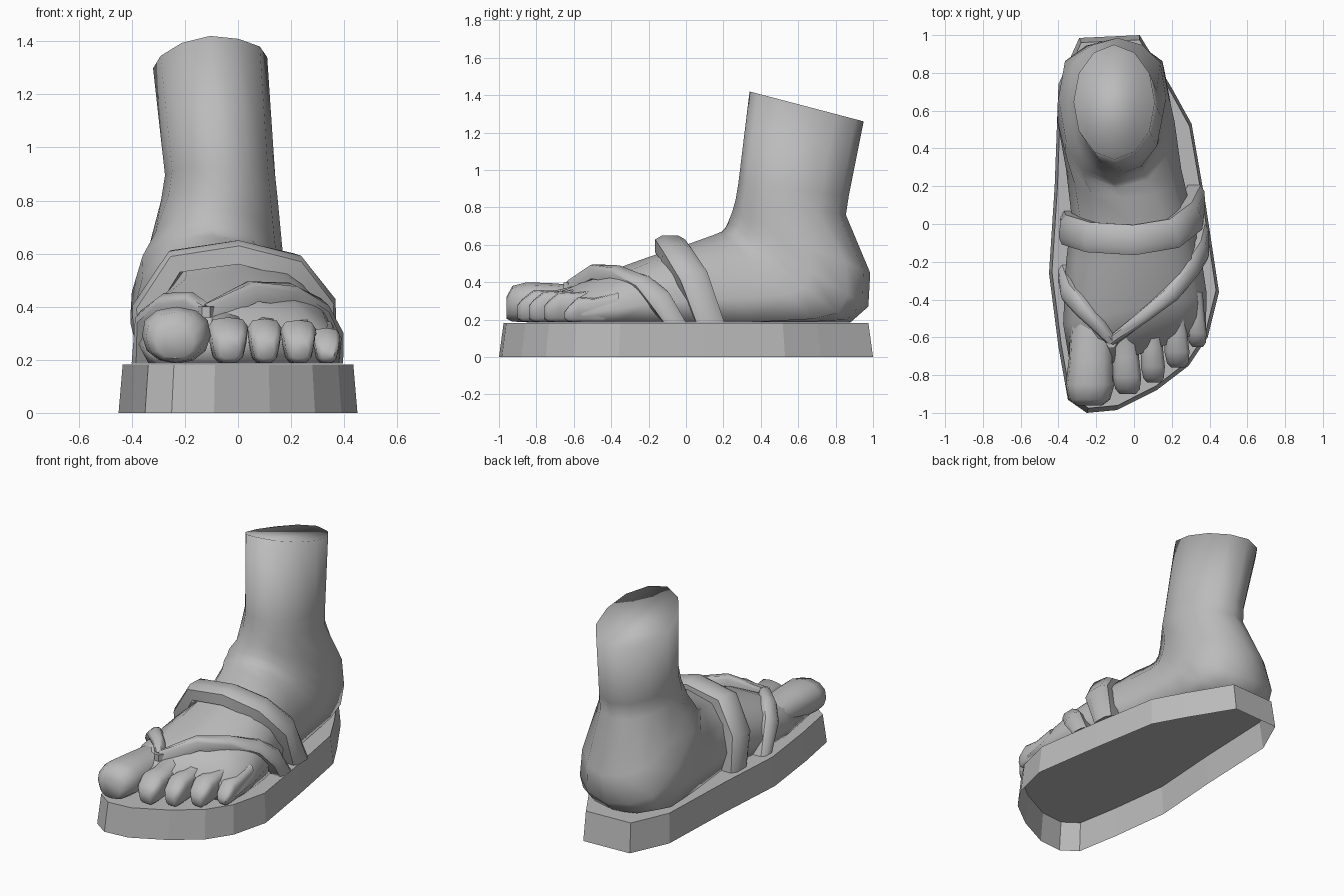
import bpy, bmesh, math
from mathutils import Vector

if "Cube" in bpy.data.objects:
    bpy.data.objects.remove(bpy.data.objects["Cube"])

grey = bpy.data.materials.new("plain_grey")
grey.diffuse_color = (0.5, 0.5, 0.5, 1)
grey.use_nodes = True
grey.node_tree.nodes["Principled BSDF"].inputs["Base Color"].default_value = grey.diffuse_color


def skin(name, rings, angle, first_cap=True):
    """Join equal-length rings into a capped mesh."""
    bm = bmesh.new()
    vs = [[bm.verts.new(p) for p in r] for r in rings]
    n = len(rings[0])
    for a, b in zip(vs, vs[1:]):
        for i in range(n):
            j = (i + 1) % n
            bm.faces.new((a[i], a[j], b[j], b[i]))
    if first_cap:
        bm.faces.new(vs[0])
    bm.faces.new(vs[-1])
    bmesh.ops.recalc_face_normals(bm, faces=bm.faces)
    me = bpy.data.meshes.new(name)
    bm.to_mesh(me)
    bm.free()
    me.materials.append(grey)
    ob = bpy.data.objects.new(name, me)
    bpy.context.collection.objects.link(ob)
    bpy.ops.object.select_all(action='DESELECT')
    ob.select_set(True)
    bpy.context.view_layer.objects.active = ob
    if angle:
        bpy.ops.object.shade_smooth_by_angle(angle=math.radians(angle))
    return ob


# Half profiles (across, up): flat-bottomed foot, round leg, wedge-shaped toe
FLAT = [(0, 0), (.5, 0), (.9, 0), (1, .28), (.85, .66), (.55, .91), (0, 1)]
ROUND = [(0, 0), (.5, .07), (.87, .25), (1, .5), (.87, .75), (.5, .93), (0, 1)]
TOE = [(0, 0), (.4, 0), (.7, .12), (.88, .45), (1, .8), (.75, .96), (0, 1)]
BASE = .186                             # just above the top of the sole


def section(ty, tz, by, bz, xl, xr, t, shear=0, base=FLAT):
    """Ring between a top/front point and a bottom/back point."""
    half = [(f[0] * (1 - t) + r[0] * t, f[1] * (1 - t) + r[1] * t)
            for f, r in zip(base, ROUND)]
    full = half + [(-u, v) for u, v in half[-2:0:-1]]
    c, w = (xl + xr) / 2, (xr - xl) / 2
    return [Vector((c + u * w, by + (ty - by) * v + shear * u, bz + (tz - bz) * v))
            for u, v in full]


# Foot and lower leg: rings fan around the front of the ankle
leg = [section(*r) for r in [
    (-.69, .34, -.67, BASE, -.33, .38, 0, .12),
    (-.45, .445, -.45, BASE, -.375, .385, 0, .08),
    (-.2, .535, -.2, BASE, -.36, .36, 0),
    (0, .60, .05, BASE, -.33, .31, 0),
    (.14, .65, .35, BASE, -.36, .25, 0),
    (.19, .67, .7, BASE, -.405, .215, .15),
    (.21, .69, .88, BASE, -.405, .195, .4),
    (.225, .72, .975, .27, -.40, .185, .6),
    (.245, .77, .985, .45, -.345, .17, .7),
    (.265, .84, .855, .76, -.29, .15, 1),
    (.28, .93, .87, .86, -.275, .14, 1),
    (.34, 1.42, .95, 1.26, -.32, .11, 1)]]
for p in leg[-1]:                       # the cut top dips on the inner side
    p.z += min(0, p.x + .15) * .25
skin("foot_and_leg", leg, 100)

# Toes: base y, tip y, left x, right x, top height
toes = {
    "big_toe": (-.52, -.96, -.37, -.105, .40),
    "second_toe": (-.55, -.90, -.11, .045, .36),
    "third_toe": (-.50, -.84, .04, .17, .355),
    "fourth_toe": (-.43, -.76, .165, .30, .35),
    "little_toe": (-.36, -.65, .285, .39, .32)}
for name, (y0, y1, xl, xr, top) in toes.items():
    c, w, d = (xl + xr) / 2, (xr - xl) / 2, y1 - y0
    big = name == "big_toe"
    bend = -.02 if big else .02      # toes lean slightly toward their tips
    rows = [(0, top - .02 if big else top + .03, BASE, .9), (.45, top - .005, BASE, .92),
            (.75, top, BASE, 1), (.93, top - (.02 if big else .05), .19, .85),
            (1, top - .08, .205, .55)]
    skin(name, [section(y0 + d * k, z, y0 + d * k, b, c - w * s - bend * (1 - k),
                        c + w * s - bend * (1 - k), .8 if big else .15, 0, TOE)
                for k, z, b, s in rows], 60)


def strap(name, path, w0, w1, thick):
    """Sweep a band along a path; its inner side sinks into the foot."""
    pts = [Vector(p) for p in path]
    rings = []
    for i, p in enumerate(pts):
        h = (w0 + (w1 - w0) * i / (len(pts) - 1)) / 2
        t = (pts[min(i + 1, len(pts) - 1)] - pts[max(i - 1, 0)]).normalized()
        out = Vector((p.x, 0, max(p.z - .2, 0) * 1.6 + .02))
        n = (out - t * out.dot(t)).normalized()
        b = t.cross(n)
        rings.append([p + b * u * h + n * v * thick / 2 for u, v in
                      [(-1, -2), (-1, .3), (-.55, 1), (.55, 1), (1, .3), (1, -2)]])
    for r in rings:                     # ends rest flat on the sole
        for p in r:
            p.z = max(p.z, BASE)
    for r in (rings[0], rings[-1]):
        if r[0].z < .3:
            for p in r:
                p.z = BASE
    skin(name, rings, 50)


# Instep strap and the V-shaped thong with its toe post
strap("instep_strap", [(-.36, -.01, .18), (-.365, -.03, .40), (-.24, -.07, .585),
                       (0, -.085, .62), (.21, -.05, .57), (.325, .04, .43),
                       (.345, .13, .18)], .16, .16, .06)
strap("thong_outer", [(-.12, -.62, .385), (.05, -.49, .47), (.20, -.37, .46),
                      (.31, -.23, .40), (.365, -.14, .31), (.37, -.06, .18)],
      .05, .14, .05)
strap("thong_inner", [(-.12, -.62, .385), (-.18, -.55, .425), (-.28, -.45, .42),
                      (-.355, -.36, .36), (-.375, -.27, .18)], .05, .12, .05)
skin("toe_post", [[(-.12 + .03 * math.cos(a), -.63 + .03 * math.sin(a), z)
                   for a in [k * math.pi / 3 for k in range(6)]] for z in (.2, .4)], 40)

# Sole: faceted hollow slab, open underneath and narrower at the top
outline = [(-.25, -1), (-.09, -.985), (.12, -.88), (.29, -.75), (.39, -.6), (.45, -.36),
           (.38, .1), (.305, .53), (.2, .72), (.03, 1), (-.29, .985), (-.4, .74),
           (-.42, .2), (-.45, -.26), (-.4, -.65), (-.35, -.93)]
skin("sole", [[(x * s, y * t, z) for x, y in outline]
              for s, t, z in ((1, 1, 0), (.965, .975, .183))], 0, False)
